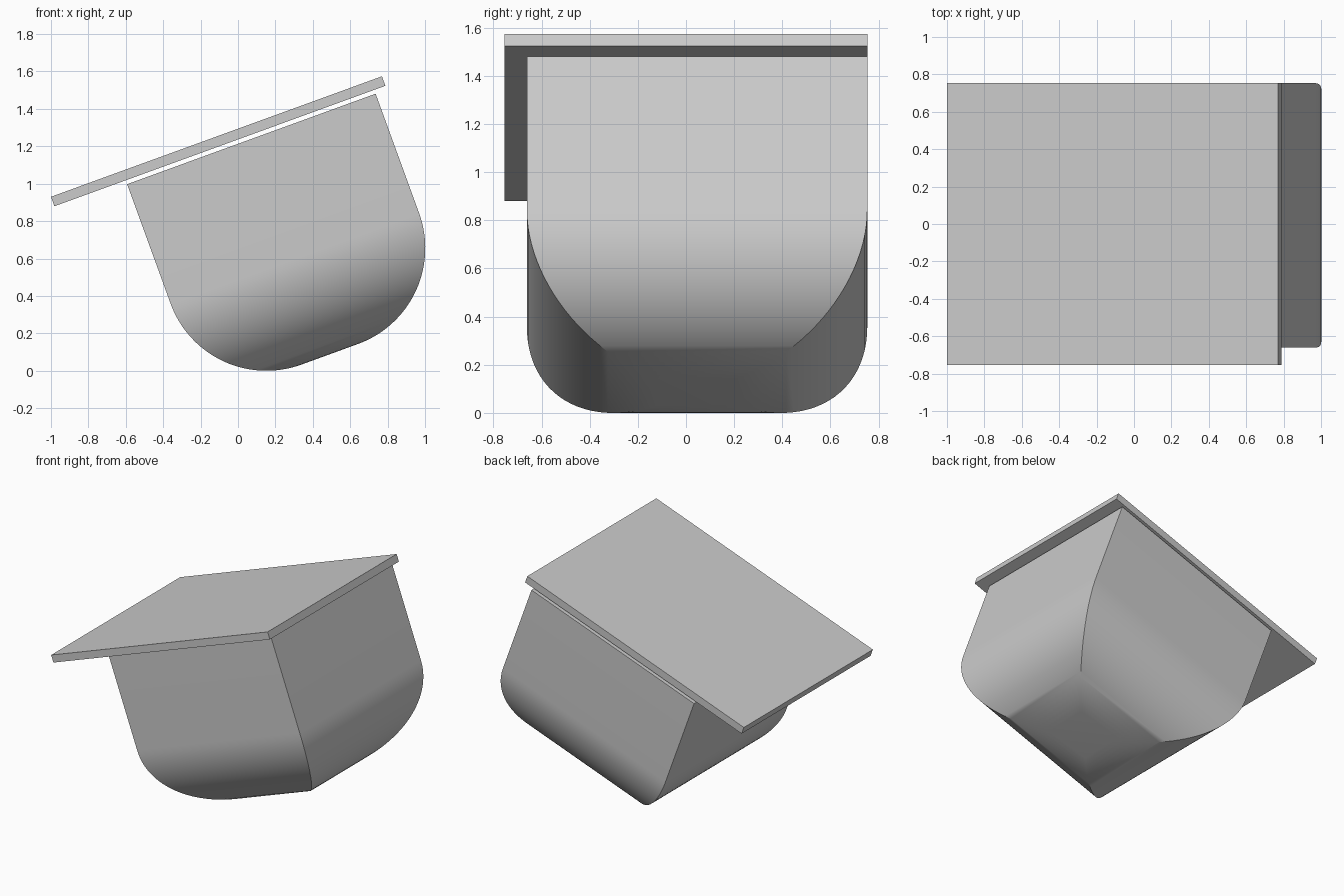
import bpy, bmesh
from math import radians, sin, cos, pi

cube = bpy.data.objects.get("Cube")
if cube:
    bpy.data.objects.remove(cube, do_unlink=True)

TILT = radians(20)

grey = bpy.data.materials.new("light_grey")
grey.use_nodes = True
grey.diffuse_color = (0.6, 0.6, 0.6, 1)
grey.node_tree.nodes["Principled BSDF"].inputs["Base Color"].default_value = (0.6, 0.6, 0.6, 1)


def stacked_rings(name, cx, cy, rings):
    """Closed solid from rectangles (half_x, half_y, z), bottom to top, tilted about y."""
    bm = bmesh.new()
    loops = []
    for hx, hy, z in rings:
        loops.append([bm.verts.new((cx + sx * hx, cy + sy * hy, z))
                      for sx, sy in ((-1, -1), (1, -1), (1, 1), (-1, 1))])
    bm.faces.new(loops[0][::-1])
    bm.faces.new(loops[-1])
    for low, high in zip(loops, loops[1:]):
        for i in range(4):
            j = (i + 1) % 4
            bm.faces.new((low[i], low[j], high[j], high[i]))
    mesh = bpy.data.meshes.new(name)
    bm.to_mesh(mesh)
    bm.free()
    mesh.materials.append(grey)
    obj = bpy.data.objects.new(name, mesh)
    obj.rotation_euler = (0, -TILT, 0)
    bpy.context.collection.objects.link(obj)
    return obj


# Square bin whose four sides curve under and meet in mitred corners
HALF, RADIUS, BOTTOM, TOP = 0.707, 0.545, -0.085, 1.14
STEPS = 24
rings = []
for i in range(STEPS + 1):
    a = pi / 2 * i / STEPS
    half = HALF - RADIUS + RADIUS * sin(a)
    rings.append((half, half, BOTTOM + RADIUS * (1 - cos(a))))
rings.append((HALF, HALF, TOP))
body = stacked_rings("rounded_bin", 0.491, 0.046, rings)

# Flat overhanging lid, floating just above the bin
lid = stacked_rings("lid_panel", 0.32, 0, [(0.9415, 0.753, 1.162), (0.9415, 0.753, 1.216)])

# Smooth curved sides, keeping the mitred corners sharp
bpy.ops.object.select_all(action='DESELECT')
body.select_set(True)
bpy.context.view_layer.objects.active = body
bpy.ops.object.shade_smooth_by_angle(angle=radians(30))
